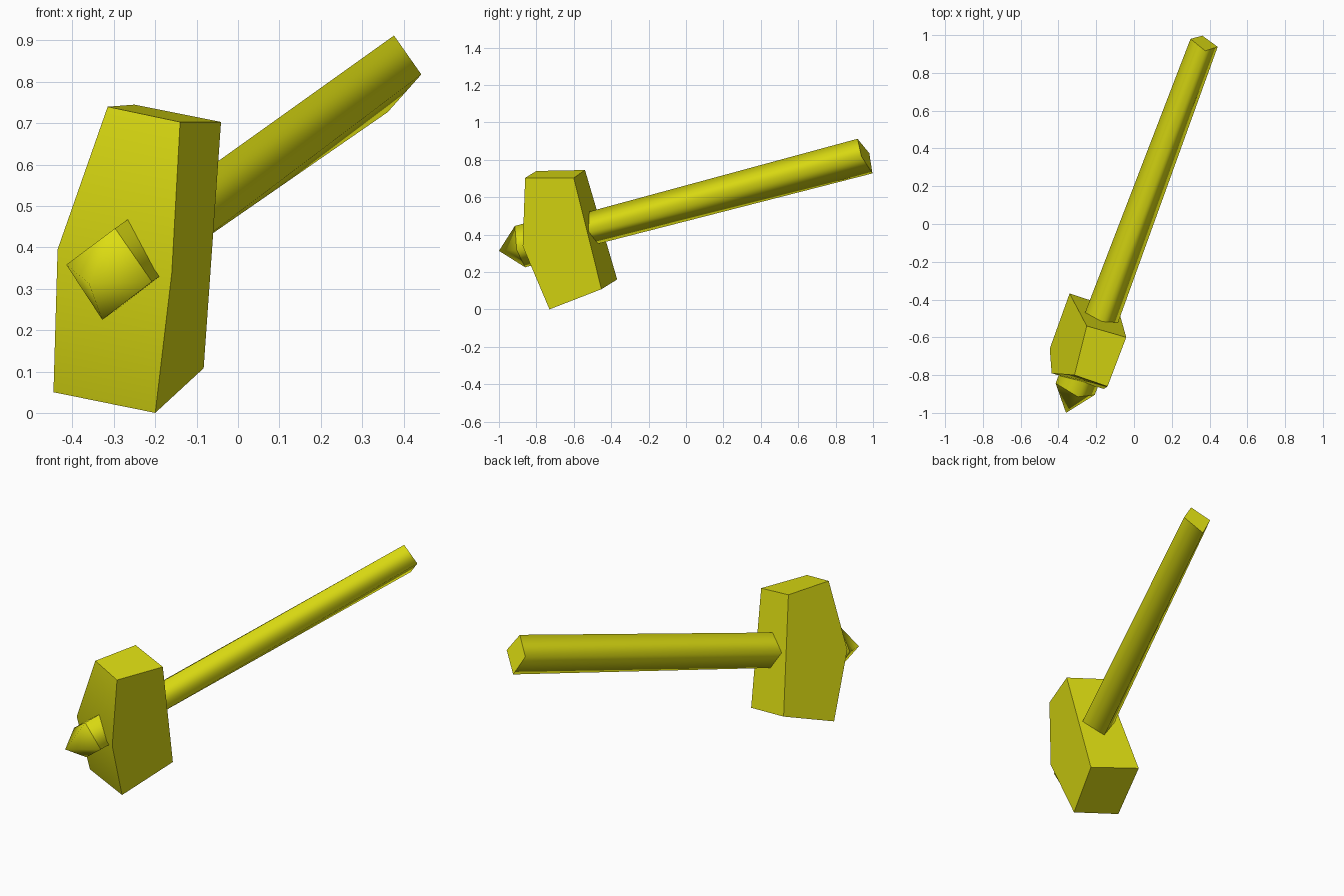
import bpy, bmesh, math
from mathutils import Vector

if "Cube" in bpy.data.objects:
    bpy.data.objects.remove(bpy.data.objects["Cube"])

olive = bpy.data.materials.new("olive_yellow")
olive.diffuse_color = (0.72, 0.72, 0.006, 1)
olive.use_nodes = True
olive.node_tree.nodes["Principled BSDF"].inputs["Base Color"].default_value = olive.diffuse_color


def loft(name, rings, tip=None, hard_rings=(), smooth=True):
    """Skin a row of matching closed sections; cap the ends or close on a tip."""
    bm = bmesh.new()
    rows = [[bm.verts.new(p) for p in ring] for ring in rings]
    n = len(rows[0])
    for a, b in zip(rows, rows[1:]):
        for i in range(n):
            j = (i + 1) % n
            bm.faces.new((a[i], a[j], b[j], b[i])).smooth = smooth
    if tip:
        t = bm.verts.new(tip)
        for i in range(n):
            bm.faces.new((rows[0][i], rows[0][(i + 1) % n], t)).smooth = smooth
    else:
        bm.faces.new(rows[0])
    bm.faces.new(rows[-1])
    # crisp section outlines
    for k in hard_rings:
        for i in range(n):
            e = bm.edges.get((rows[k][i], rows[k][(i + 1) % n]))
            e.smooth = False
    bmesh.ops.recalc_face_normals(bm, faces=bm.faces)
    me = bpy.data.meshes.new(name)
    bm.to_mesh(me)
    bm.free()
    ob = bpy.data.objects.new(name, me)
    bpy.context.collection.objects.link(ob)
    me.materials.append(olive)
    return ob


# hammer head: five-sided side outline, left side to right side
left = [(-.315, -.80, .74), (-.25, -.54, .745), (-.341, -.368, .16),
        (-.446, -.66, .05), (-.436, -.79, .395)]
right = [(-.14, -.86, .703), (-.041, -.60, .703), (-.083, -.452, .108),
         (-.20, -.73, 0), (-.16, -.873, .338)]
head = loft("hammer_head", [left, right])
bpy.context.view_layer.objects.active = head
head.select_set(True)
bpy.ops.object.shade_smooth_by_angle(angle=math.radians(30))

# handle: square shaft, run a little way into the head
end = [Vector(p) for p in ((.377, .917, .912), (.443, .938, .818),
                           (.362, .997, .727), (.299, .98, .835))]
start = [Vector(p) for p in ((-.169, -.52, .522), (-.084, -.52, .42),
                             (-.202, -.50, .343), (-.271, -.50, .445))]
root = [s + (s - e) * 0.06 for s, e in zip(start, end)]
loft("handle", [root, end], hard_rings=(0, 1))

# spike: square collar out of the head front, closing on a point
ring = [Vector(p) for p in ((-.297, -.915, .446), (-.208, -.905, .317),
                            (-.328, -.86, .225), (-.415, -.843, .358))]
inner = [p + Vector((.065, .17, .046)) for p in ring]
loft("spike", [ring, inner], tip=(-.36, -1, .313), hard_rings=(0, 1))
